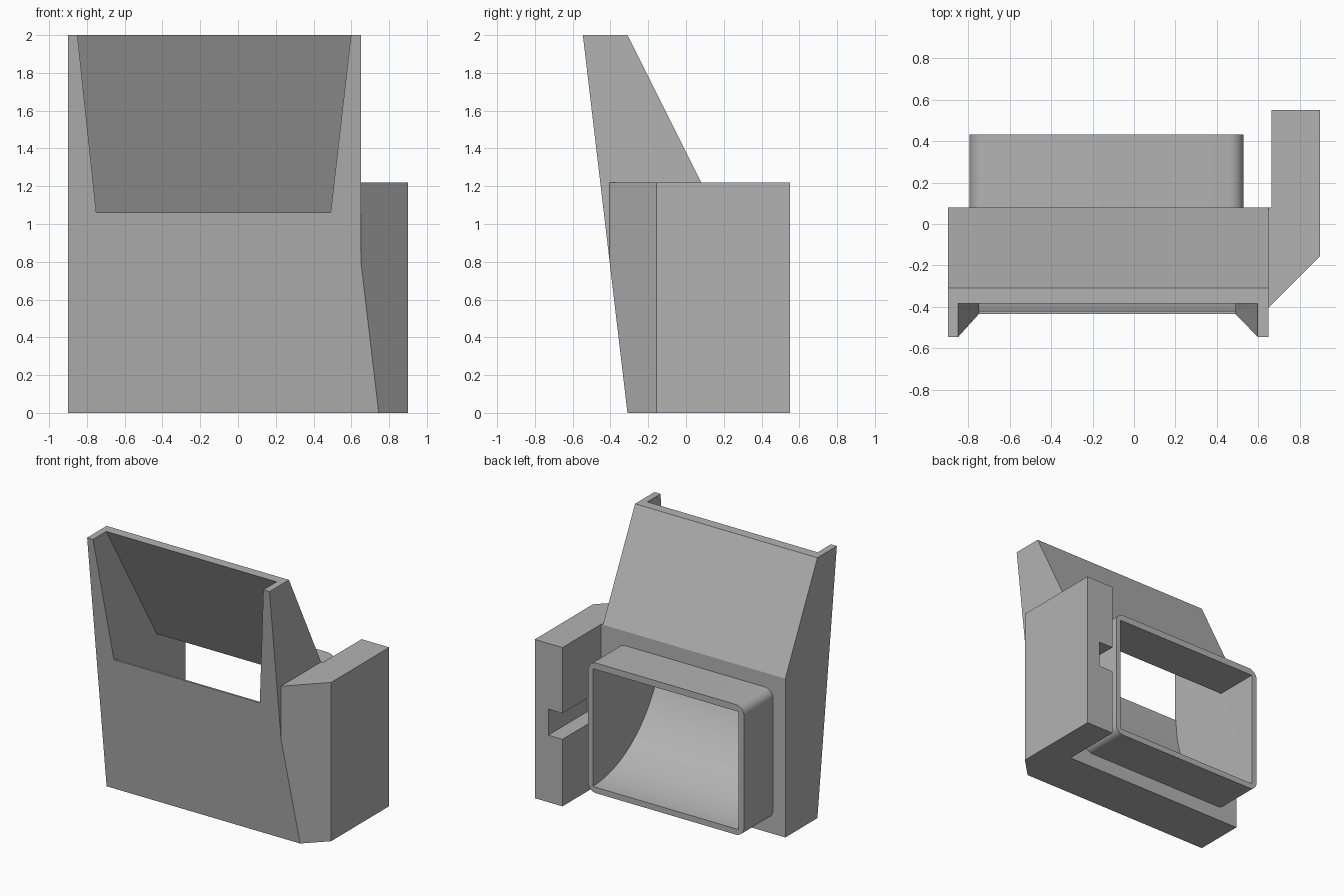
import bpy
import bmesh
import math
from mathutils import Vector

default = bpy.data.objects.get("Cube")
if default:
    bpy.data.objects.remove(default, do_unlink=True)

grey = bpy.data.materials.new("plain_grey")
grey.use_nodes = True
colour = (0.45, 0.45, 0.45, 1)
grey.diffuse_color = colour
grey.node_tree.nodes["Principled BSDF"].inputs["Base Color"].default_value = colour


def loft(name, ring_a, ring_b, cut=None):
    """Closed solid between two matching rings, optionally trimmed by a plane."""
    bm = bmesh.new()
    a = [bm.verts.new(p) for p in ring_a]
    b = [bm.verts.new(p) for p in ring_b]
    bm.faces.new(a)
    bm.faces.new(b)
    for i in range(len(a)):
        j = (i + 1) % len(a)
        bm.faces.new((a[i], a[j], b[j], b[i]))
    if cut:
        bmesh.ops.bisect_plane(bm, geom=bm.verts[:] + bm.edges[:] + bm.faces[:],
                               plane_co=cut[0], plane_no=cut[1], clear_outer=True)
        bmesh.ops.holes_fill(bm, edges=[e for e in bm.edges if e.is_boundary])
    bmesh.ops.recalc_face_normals(bm, faces=bm.faces)
    mesh = bpy.data.meshes.new(name)
    bm.to_mesh(mesh)
    bm.free()
    mesh.materials.append(grey)
    obj = bpy.data.objects.new(name, mesh)
    bpy.context.collection.objects.link(obj)
    return obj


def side_profile(name, points, x0, x1):
    return loft(name, [(x0, y, z) for y, z in points], [(x1, y, z) for y, z in points])


def combine(target, other, operation):
    mod = target.modifiers.new(operation.lower(), "BOOLEAN")
    mod.operation = operation
    mod.solver = "EXACT"
    mod.object = other
    bpy.context.view_layer.objects.active = target
    bpy.ops.object.modifier_apply(modifier=mod.name)
    bpy.data.objects.remove(other, do_unlink=True)


def rounded_rect(x0, x1, z0, z1, r, steps=8):
    corners = [(x1 - r, z1 - r), (x0 + r, z1 - r), (x0 + r, z0 + r), (x1 - r, z0 + r)]
    ring = []
    for q, (cx, cz) in enumerate(corners):
        for i in range(steps + 1):
            t = math.pi / 2 * (q + i / steps)
            ring.append((cx + r * math.cos(t), cz + r * math.sin(t)))
    return ring


LEAN = 0.118           # forward lean of the front face per unit height
FRONT = -0.31          # front face at the ground
MOUTH = 1.06           # height of the front lip and the duct ceiling
IN_L, IN_R, IN_LOW = -0.75, 0.49, 0.155

# Main housing with leaning front and sloping back
housing = side_profile("duct_housing", [(FRONT, 0), (0.08, 0), (0.08, 1.22),
                                        (-0.31, 2), (FRONT - 2 * LEAN, 2)], -0.9, 0.65)

# Rear collar with rounded corners
collar = rounded_rect(-0.795, 0.53, 0.11, 1.11, 0.07)
combine(housing, loft("collar", [(x, 0.0, z) for x, z in collar],
                      [(x, 0.432, z) for x, z in collar]), "UNION")

# Curved duct passage, sweeping from the collar up to the front lip
curve = []
for i in range(33):
    t = math.pi / 2 * i / 32
    curve.append((0.43 - 0.85 * math.sin(t), MOUTH - (MOUTH - IN_LOW) * math.cos(t)))
passage = [(0.6, MOUTH), (0.6, IN_LOW)] + curve + [(-0.42, 1.08), (0.06, 1.08), (0.08, MOUTH)]
combine(housing, side_profile("passage", passage, IN_L, IN_R), "DIFFERENCE")


# Tapered outlet, open at the front and top
def outlet_ring(z):
    k = (z - MOUTH) / (2 - MOUTH)
    x0, x1, back = IN_L - 0.1 * k, IN_R + 0.108 * k, 0.085 - 0.47 * k
    return [(x0, -0.8, z), (x1, -0.8, z), (x1, back, z), (x0, back, z)]


combine(housing, loft("outlet", outlet_ring(MOUTH), outlet_ring(2.05)), "DIFFERENCE")

# Side bracket, chamfered and trimmed to the leaning front
plan = [(0.65, -0.405), (0.9, -0.155), (0.9, 0.55), (0.665, 0.55), (0.665, 0.08), (0.65, 0.08)]
bracket = loft("side_bracket", [(x, y, 0) for x, y in plan], [(x, y, 1.22) for x, y in plan],
               cut=(Vector((0, FRONT, 0)), Vector((0, -1, -LEAN))))

# Groove along the inner side of the bracket
groove = [(0.08, 0.515), (0.7, 0.515), (0.7, 0.715), (0.08, 0.715)]
combine(bracket, side_profile("groove", groove, 0.6, 0.785), "DIFFERENCE")

# Smooth the curves, keep the corners sharp
for obj in (housing, bracket):
    obj.data.shade_smooth()
    obj.data.set_sharp_from_angle(angle=math.radians(20))
